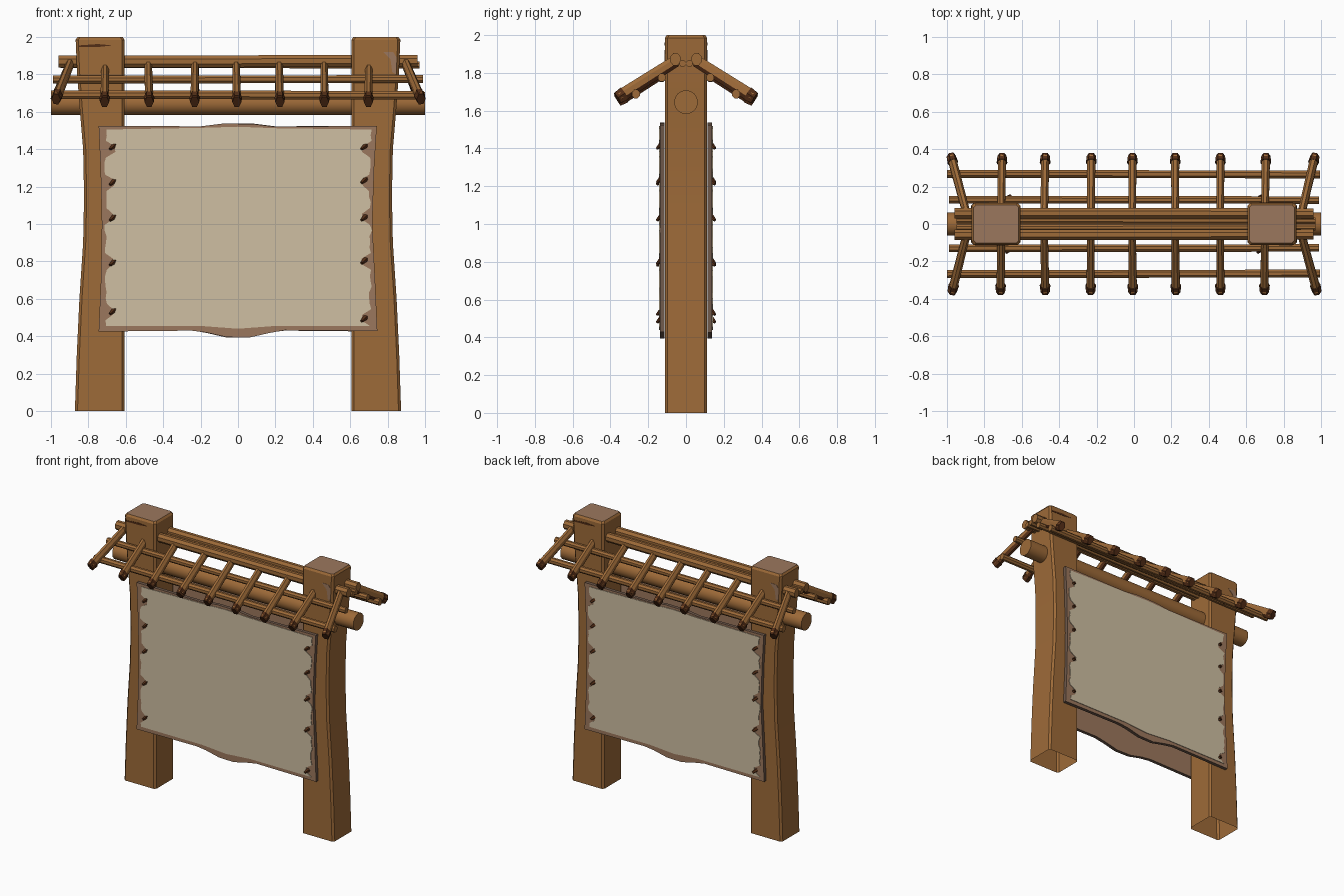
import bpy, bmesh, math, random
from mathutils import Vector, Matrix

if "Cube" in bpy.data.objects:
    bpy.data.objects.remove(bpy.data.objects["Cube"])

random.seed(4)


def material(name, rgb):
    m = bpy.data.materials.new(name)
    m.diffuse_color = (*rgb, 1)
    m.use_nodes = True
    m.node_tree.nodes["Principled BSDF"].inputs["Base Color"].default_value = m.diffuse_color
    return m


WOOD = material("wood", (0.34, 0.145, 0.04))
DARK = material("dark wood", (0.085, 0.026, 0.008))
WORN = material("worn taupe", (0.33, 0.185, 0.11))
EDGE = material("grey brown edge", (0.16, 0.10, 0.07))
CREAM = material("cream parchment", (0.62, 0.52, 0.36))


def finish(bm, name, mats):
    me = bpy.data.meshes.new(name)
    bm.to_mesh(me)
    bm.free()
    for m in mats:
        me.materials.append(m)
    ob = bpy.data.objects.new(name, me)
    bpy.context.collection.objects.link(ob)
    return ob


def rod(name, p0, p1, w, d, sides=8, taper=1.0, mats=(WOOD, DARK), dark_below=False):
    """Stick from p0 to p1; w and d are its full width and depth."""
    p0, p1 = Vector(p0), Vector(p1)
    t = (p1 - p0).normalized()
    s = Vector((1, 0, 0)) if abs(t.x) < 0.7 else Vector((0, 1, 0))
    s = (s - t * s.dot(t)).normalized()
    n = t.cross(s)
    rot = Matrix((s, n, t)).transposed()
    bm = bmesh.new()
    bmesh.ops.create_cone(bm, cap_ends=True, segments=sides, radius1=0.5, radius2=0.5 * taper,
                          depth=(p1 - p0).length,
                          matrix=Matrix.Rotation(math.pi / sides, 4, 'Z'))
    k = math.cos(math.pi / sides)
    for v in bm.verts:
        v.co = rot @ Vector((v.co.x * w / k, v.co.y * d / k, v.co.z)) + (p0 + p1) / 2
    bm.normal_update()
    if dark_below:
        for f in bm.faces:
            if f.normal.z < -0.3:
                f.material_index = 1
    return finish(bm, name, mats)


def plate(name, pts, y0, y1, mats, turn=1):
    """Extruded front outline; turn=-1 spins it half round to the back."""
    bm = bmesh.new()
    a = [bm.verts.new((turn * x, turn * y0, z)) for x, z in pts]
    b = [bm.verts.new((turn * x, turn * y1, z)) for x, z in pts]
    bm.faces.new(a)
    bm.faces.new(b[::-1])
    for i in range(len(a)):
        j = (i + 1) % len(a)
        f = bm.faces.new((a[j], a[i], b[i], b[j]))
        f.material_index = len(mats) - 1
    bmesh.ops.recalc_face_normals(bm, faces=bm.faces)
    return finish(bm, name, mats)


# Posts: waisted on the outer side, open underneath, worn on top
OUTER = [(0, .872), (.3, .862), (.6, .848), (.9, .828), (1.15, .823), (1.4, .828),
         (1.6, .845), (1.8, .86), (1.985, .868)]
for side, label in ((-1, "left_post"), (1, "right_post")):
    bm = bmesh.new()
    rings = []

    def ring(z, xi, xo, hy, c=0.014):
        pts = [(xi + c, -hy), (xo - c, -hy), (xo, -hy + c), (xo, hy - c),
               (xo - c, hy), (xi + c, hy), (xi, hy - c), (xi, -hy + c)]
        rings.append([bm.verts.new((side * x, y, z)) for x, y in pts])

    for z, xo in OUTER:
        ring(z, 0.607, xo, 0.112)
    ring(2.0, 0.617, 0.858, 0.102)
    for lo, hi in zip(rings, rings[1:]):
        for i in range(8):
            bm.faces.new((lo[i], lo[(i + 1) % 8], hi[(i + 1) % 8], hi[i]))
    bm.faces.new(rings[-1]).material_index = 1
    if side < 0:
        bmesh.ops.reverse_faces(bm, faces=bm.faces)
    finish(bm, label, (WOOD, WORN))

# Worn patch and crack near the post tops
for turn in (1, -1):
    plate("worn_patch", [(.775, 1.92), (.83, 1.92), (.848, 1.89), (.845, 1.80), (.825, 1.81), (.815, 1.88)],
          -.114, -.108, [WORN], turn)
    plate("post_crack", [(-.85, 1.955), (-.75, 1.962), (-.67, 1.955), (-.74, 1.947), (-.85, 1.945)],
          -.114, -.108, [DARK], turn)

# Parchment boards, front and back
BOARD = [(-.745, 1.525), (-.735, 1.3), (-.728, 1.0), (-.733, .7), (-.745, .425), (-.25, .43), (-.17, .42),
         (-.06, .395), (.06, .393), (.17, .418), (.25, .432), (.745, .428), (.733, .7), (.718, 1.0),
         (.728, 1.3), (.742, 1.525), (.2, 1.52), (.08, 1.535), (-.08, 1.537), (-.2, 1.522)]
NAILS = {-1: [1.41, 1.22, 1.03, .79, .53], 1: [1.41, 1.23, 1.03, .80, .49]}


def torn_side(side):
    pts = []
    for i in range(36):
        z = 1.505 - i * 1.05 / 35
        near = min(abs(z - n) for n in NAILS[side])
        x = .708 + random.uniform(-.008, .008) - (.045 if near < .03 else 0)
        pts.append((side * x, z))
    return pts


for turn, label in ((1, "front"), (-1, "back")):
    plate(label + "_board", BOARD, -.138, -.113, [WORN, EDGE], turn)
    sheet = torn_side(-1) + [(-.2, .455), (0, .44), (.2, .455)] + torn_side(1)[::-1]
    sheet += [(.2, 1.512), (0, 1.52), (-.2, 1.514)]
    plate(label + "_parchment", sheet, -.142, -.137, [CREAM], turn)
    # Wooden thorns that pin the sheet
    for side in (-1, 1):
        for z in NAILS[side]:
            x = side * .672
            rod(label + "_thorn", (turn * (x + .012), turn * -.13, z + .012),
                (turn * (x - .012), turn * -.153, z - .01), .026, .026, 5, .5, (DARK,))

# Main cross log
rod("cross_log", (-1, 0, 1.645), (1, 0, 1.645), .124, .124, 20)

# Long roof poles: one end differs slightly from the other
for s in (-1, 1):
    rod("ridge_pole", (-.96, s * .058, 1.868), (.96, s * .056, 1.872), .056, .064)
    rod("inner_pole", (-.95, s * .02, 1.852), (.97, s * .018, 1.85), .034, .036)
    rod("middle_pole", (-.99, s * .13, 1.772), (.99, s * .128, 1.775), .04, .042)
    rod("eave_pole", (-1, s * .268, 1.692), (.995, s * .265, 1.688), .042, .046)

# Rafters with dark chunky tips; the end pairs splay outwards
RAFTERS = [(-.895, -.97), (-.71, -.71), (-.48, -.48), (-.23, -.23), (-.01, -.01),
           (.22, .22), (.46, .46), (.70, .70), (.895, .97)]
for xa, xb in RAFTERS:
    lift = .014 if abs(xa) > .8 else 0
    for s in (-1, 1):
        top = Vector((xa, s * .055, 1.848 + lift))
        low = Vector((xb + random.uniform(-.006, .006), s * .352, 1.66 + lift))
        rod("rafter", top, low, .04, .062, 8, 1.1, dark_below=True)
        d = (low - top).normalized()
        rod("rafter_tip", low - d * .03, low + d * .014, .05, .074, 6, .85, (DARK,))

# Smooth only the shallow edges
bpy.ops.object.select_all(action='SELECT')
bpy.context.view_layer.objects.active = bpy.data.objects["cross_log"]
bpy.ops.object.shade_smooth_by_angle(angle=math.radians(30))
